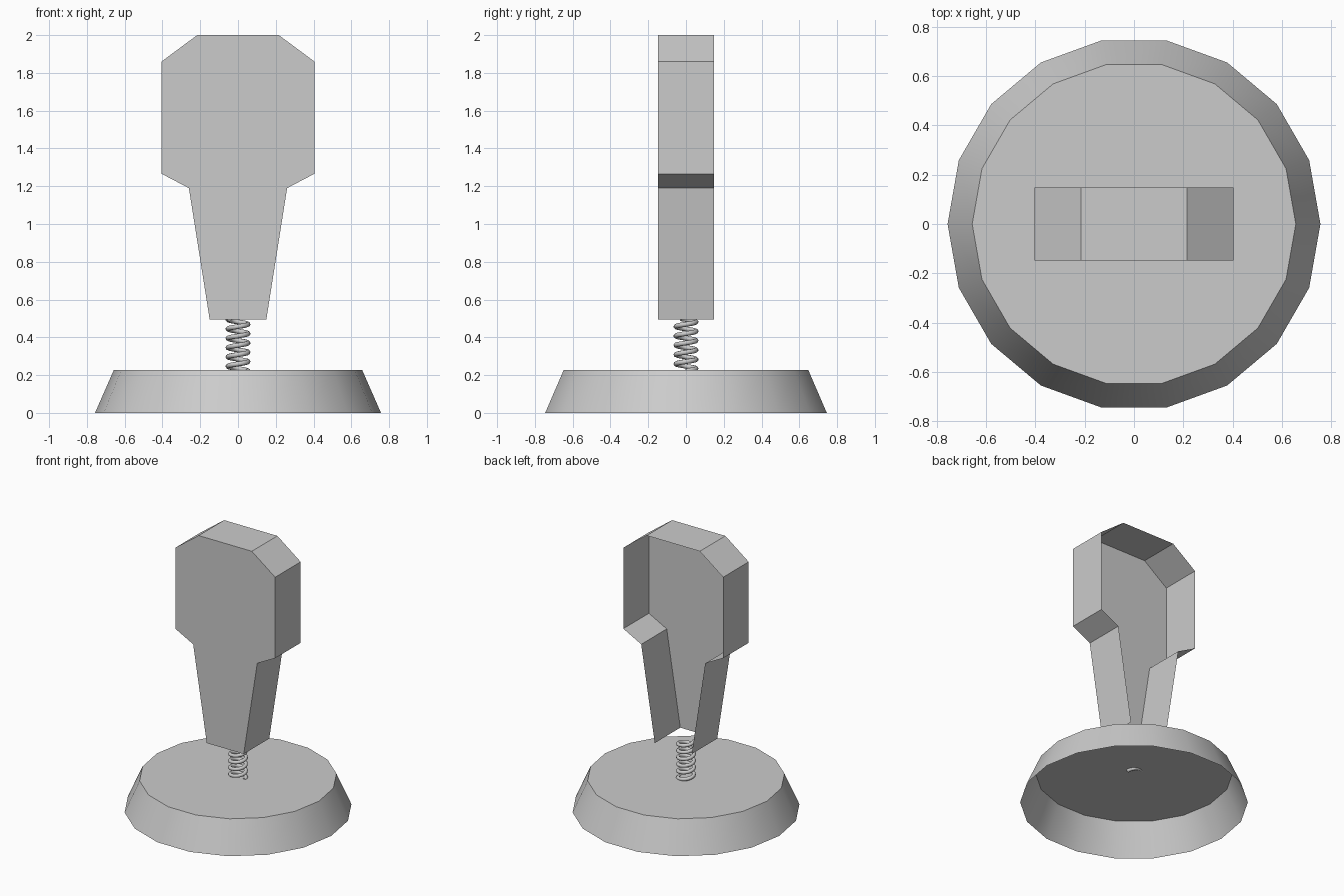
import bpy, bmesh, math

if "Cube" in bpy.data.objects:
    bpy.data.objects.remove(bpy.data.objects["Cube"])


def add_mesh(name, bm):
    mesh = bpy.data.meshes.new(name)
    bm.to_mesh(mesh)
    bm.free()
    obj = bpy.data.objects.new(name, mesh)
    bpy.context.collection.objects.link(obj)
    return obj


def activate(obj):
    bpy.ops.object.select_all(action='DESELECT')
    obj.select_set(True)
    bpy.context.view_layer.objects.active = obj


# Base: 18-sided tapered shell, open underneath
SIDES, BASE_TOP = 18, 0.228
bm = bmesh.new()
rings = []
for radius, z in ((0.757, 0), (0.657, BASE_TOP)):
    rings.append([bm.verts.new((radius * math.cos(2 * math.pi * i / SIDES),
                                radius * math.sin(2 * math.pi * i / SIDES), z))
                  for i in range(SIDES)])
low, high = rings
for i in range(SIDES):
    j = (i + 1) % SIDES
    bm.faces.new((low[i], low[j], high[j], high[i]))
bm.faces.new(high)
base = add_mesh("base", bm)
activate(base)
bpy.ops.object.shade_smooth_by_angle(angle=math.radians(30))

# Body: front plate with side and top walls, open at the back and bottom
half = [(0.15, 0.495), (0.26, 1.19), (0.405, 1.266), (0.405, 1.86), (0.216, 2.0)]
outline = half + [(-x, z) for x, z in reversed(half)]
DEPTH = 0.148
bm = bmesh.new()
front = [bm.verts.new((x, -DEPTH, z)) for x, z in outline]
back = [bm.verts.new((x, DEPTH, z)) for x, z in outline]
bm.faces.new(front)
for i in range(len(outline) - 1):
    bm.faces.new((front[i + 1], front[i], back[i], back[i + 1]))
add_mesh("body_shell", bm)

# Spring: helical wire between base and body
TURNS, STEPS, COIL_R, WIRE_R = 5.6, 24, 0.053, 0.013
Z0, Z1 = 0.222, 0.498
count = int(TURNS * STEPS) + 1
curve = bpy.data.curves.new("spring", 'CURVE')
curve.dimensions = '3D'
curve.bevel_depth = WIRE_R
curve.bevel_resolution = 2
curve.use_fill_caps = True
path = curve.splines.new('POLY')
path.points.add(count - 1)
for i, point in enumerate(path.points):
    a = 2 * math.pi * i / STEPS
    z = Z0 + (Z1 - Z0) * i / (count - 1)
    point.co = (COIL_R * math.cos(a), COIL_R * math.sin(a), z, 1)
spring = bpy.data.objects.new("spring", curve)
bpy.context.collection.objects.link(spring)
activate(spring)
bpy.ops.object.convert(target='MESH')
bpy.ops.object.shade_smooth_by_angle(angle=math.radians(60))
